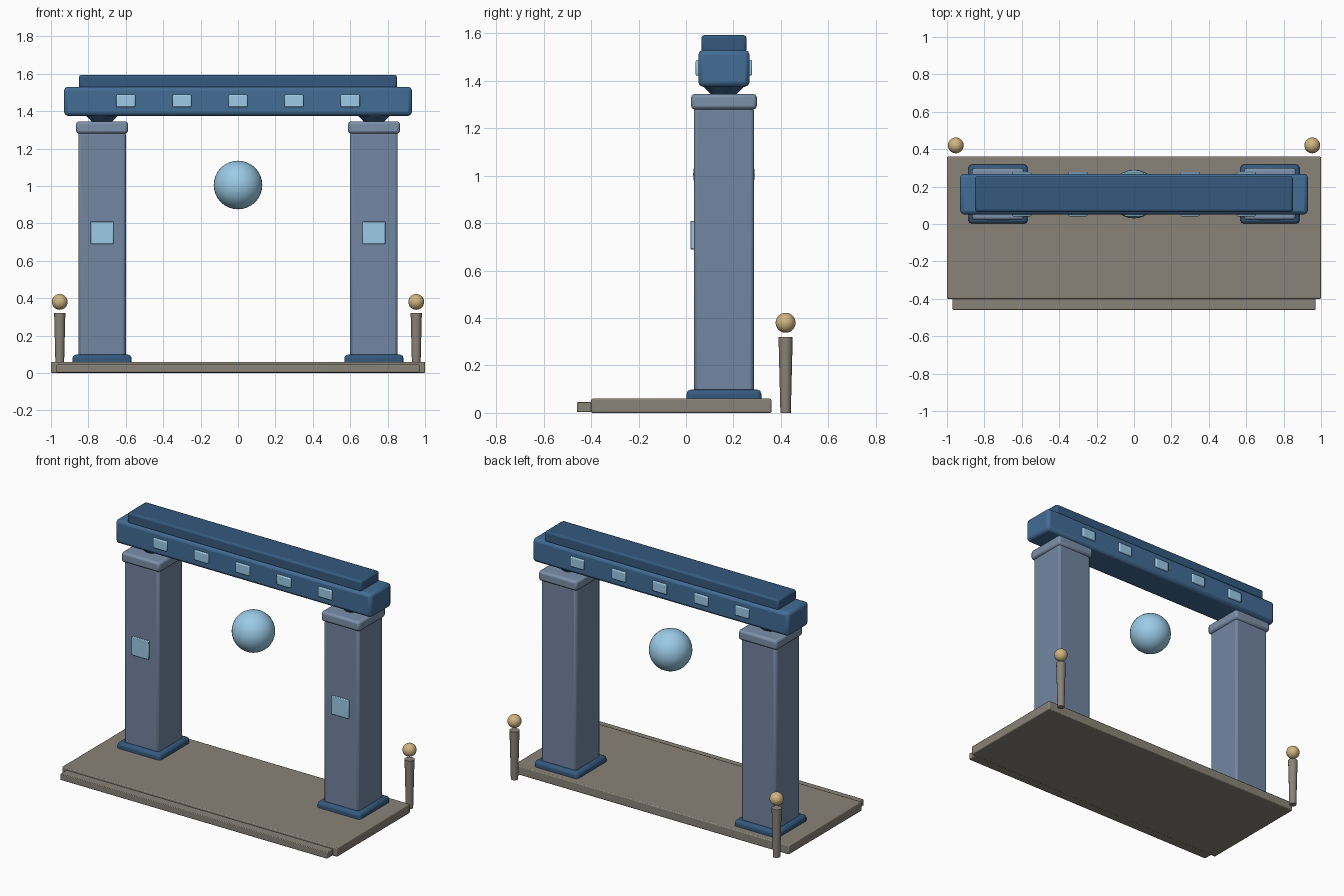
import bpy
from math import radians

if "Cube" in bpy.data.objects:
    bpy.data.objects.remove(bpy.data.objects["Cube"])


def mat(name, rgb):
    m = bpy.data.materials.new(name)
    m.diffuse_color = (*rgb, 1)
    m.use_nodes = True
    m.node_tree.nodes["Principled BSDF"].inputs["Base Color"].default_value = m.diffuse_color
    return m


BLUE = mat("blue", (0.055, 0.15, 0.30))
DARK = mat("dark_blue", (0.035, 0.10, 0.21))
SLATE = mat("slate", (0.17, 0.24, 0.36))
CAP = mat("slate_light", (0.20, 0.28, 0.40))
GLOW = mat("pale_blue", (0.33, 0.60, 0.80))
STONE = mat("stone", (0.25, 0.23, 0.19))
GOLD = mat("gold", (0.62, 0.46, 0.22))


def finish(name, material):
    ob = bpy.context.object
    ob.name = name
    ob.data.materials.append(material)
    bpy.ops.object.shade_smooth_by_angle(angle=radians(30))
    return ob


def box(name, x, y, z, material, bevel=0.01, segments=2):
    """Bevelled box from (min, max) ranges."""
    bpy.ops.mesh.primitive_cube_add(
        size=1, location=[(a + b) / 2 for a, b in (x, y, z)])
    ob = bpy.context.object
    ob.scale = [b - a for a, b in (x, y, z)]
    bpy.ops.object.transform_apply(location=False, rotation=False, scale=True)
    finish(name, material)
    mod = ob.modifiers.new("bevel", "BEVEL")
    mod.width = bevel
    mod.segments = segments
    return ob


def ball(name, loc, r, material):
    bpy.ops.mesh.primitive_uv_sphere_add(
        segments=32, ring_count=16, radius=r, location=loc)
    bpy.ops.object.shade_smooth()
    bpy.context.object.name = name
    bpy.context.object.data.materials.append(material)


def cone(name, x, y, z, r1, r2, material):
    bpy.ops.mesh.primitive_cone_add(
        vertices=24, radius1=r1, radius2=r2, depth=z[1] - z[0],
        location=(x, y, (z[0] + z[1]) / 2))
    finish(name, material)


def around(c, half):
    return (c - half, c + half)


YC = 0.16  # depth of the gate centre line

# Floor slab and front step
box("floor_slab", (-1, 1), (-0.40, 0.36), (0, 0.06), STONE, 0.006)
box("front_step", (-0.97, 0.97), (-0.46, -0.38), (0.003, 0.045), STONE, 0.004)

# Pillars and rear lamp posts, both sides
for side, s in (("left", -1), ("right", 1)):
    x = s * 0.727
    box(side + "_plinth", around(x, 0.158), around(YC, 0.158), (0.003, 0.098), DARK, 0.018)
    box(side + "_pillar", around(x, 0.127), around(YC, 0.127), (0.05, 1.29), SLATE, 0.015)
    box(side + "_capital", around(x, 0.139), around(YC, 0.139), (1.28, 1.345), CAP, 0.015)
    cone(side + "_neck", x, YC, (1.335, 1.385), 0.045, 0.095, DARK)
    box(side + "_pillar_panel", around(x, 0.061), (0.018, 0.05), (0.69, 0.81), GLOW, 0.004)
    cone(side + "_post", s * 0.953, 0.42, (0, 0.32), 0.022, 0.03, STONE)
    ball(side + "_post_lamp", (s * 0.953, 0.42, 0.38), 0.042, GOLD)

# Lintel, top rail and inset panels front and back
box("lintel", (-0.93, 0.93), around(YC, 0.108), (1.375, 1.53), BLUE, 0.02)
box("top_rail", (-0.85, 0.85), around(YC, 0.095), (1.52, 1.593), DARK, 0.012)
for i in range(5):
    for face, s in (("front", -1), ("back", 1)):
        y = YC + s * 0.105
        box(f"{face}_lintel_panel_{i + 1}", around(-0.6 + 0.3 * i, 0.051),
            around(y, 0.014), around(1.455, 0.033), GLOW, 0.006)

# Floating orb
ball("orb", (0, YC, 1.005), 0.13, GLOW)
